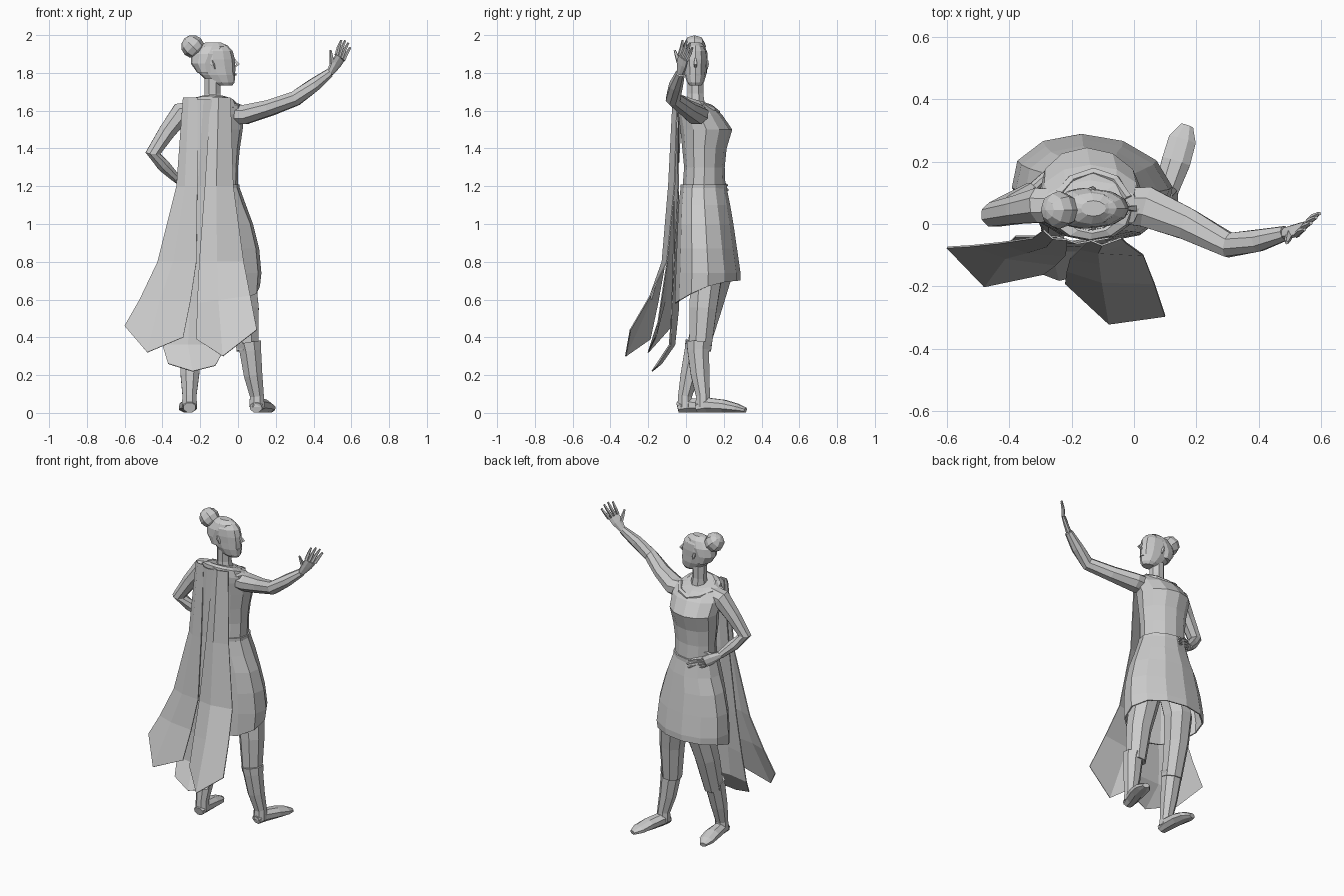
import bpy, bmesh
from math import sin, cos, pi
from mathutils import Vector

old_cube = bpy.data.objects.get("Cube")
if old_cube:
    bpy.data.objects.remove(old_cube, do_unlink=True)

clay = bpy.data.materials.new("light_grey")
clay.use_nodes = True
clay.diffuse_color = (0.6, 0.6, 0.6, 1)
clay.node_tree.nodes["Principled BSDF"].inputs["Base Color"].default_value = clay.diffuse_color

UP, FORWARD = Vector((0, 0, 1)), Vector((0, 1, 0))


def finish(name, bm, thickness=0):
    """Turn a bmesh into a flat shaded object."""
    bmesh.ops.recalc_face_normals(bm, faces=bm.faces)
    mesh = bpy.data.meshes.new(name)
    bm.to_mesh(mesh)
    bm.free()
    mesh.materials.append(clay)
    obj = bpy.data.objects.new(name, mesh)
    bpy.context.collection.objects.link(obj)
    if thickness:
        modifier = obj.modifiers.new("thickness", "SOLIDIFY")
        modifier.thickness = thickness
        modifier.offset = 0
    return obj


def skin(name, rings, closed=True, caps=True, thickness=0):
    """Join rows of points with quads."""
    bm = bmesh.new()
    rows = [[bm.verts.new(point) for point in ring] for ring in rings]
    count = len(rows[0])
    for low, high in zip(rows, rows[1:]):
        for i in range(count if closed else count - 1):
            j = (i + 1) % count
            bm.faces.new((low[i], low[j], high[j], high[i]))
    if closed and caps:
        bm.faces.new(rows[0])
        bm.faces.new(rows[-1])
    return finish(name, bm, thickness)


def oval(z, left, right, back, front, lean=0, tilt=0):
    """Horizontal ring in the given bounds; lean shears it sideways, tilt drops its front."""
    ring = []
    for k in range(12):
        across = cos(pi * k / 6) * (right - left) / 2
        along = sin(pi * k / 6) * (front - back) / 2
        ring.append(Vector(((left + right) / 2 + across - lean * along,
                            (back + front) / 2 + along, z - tilt * along)))
    return ring


def tube(name, path, sizes, reference=UP, sides=8):
    """Limb along a path; each size is a radius or a (side, up) pair."""
    path = [Vector(p) for p in path]
    rings = []
    for i, centre in enumerate(path):
        tangent = (path[min(i + 1, len(path) - 1)] - path[max(i - 1, 0)]).normalized()
        side = tangent.cross(reference).normalized()
        up = side.cross(tangent)
        wide, tall = sizes[i] if isinstance(sizes[i], tuple) else (sizes[i], sizes[i])
        angles = [2 * pi * (k + 0.5) / sides for k in range(sides)]
        rings.append([centre + side * wide * cos(a) + up * tall * sin(a) for a in angles])
    for ring in rings:
        for point in ring:
            point.z = max(point.z, 0)
    return skin(name, rings)


def cape_panel(name, edges, tip, bulge):
    """Cloth strip with a raised middle crease and a pointed hem."""
    rows = []
    for i, (left, right) in enumerate(edges):
        left, right = Vector(left), Vector(right)
        middle = left.lerp(right, 0.4) - FORWARD * bulge
        if i == len(edges) - 1:
            middle = Vector(tip)
        rows.append([left, middle, right])
    return skin(name, rows, closed=False, thickness=0.006)


# Torso, with the bust pushed forward
skin("torso", [
    oval(1.17, -.28, 0, -.02, .21, .1), oval(1.3, -.28, 0, -.01, .205, .15),
    oval(1.4, -.29, .01, -.02, .215, .1), oval(1.5, -.3, .025, -.03, .245, .1),
    oval(1.58, -.31, .03, -.04, .19), oval(1.63, -.3, .02, -.04, .14),
    oval(1.66, -.24, -.05, -.02, .11, tilt=.3)])

# Belt
skin("belt", [oval(z, -.285, .008, -.028, .217, .1) for z in (1.175, 1.21)])

# Skirt, leaning over the bent knee, with the hem rising toward the chest side
hem = oval(0, -.385, .112, -.055, .285, .2)
for point in hem:
    point.z = 0.7 - 0.12 * ((0.285 - point.y) / 0.34) ** 2
skin("skirt", [
    hem, oval(.74, -.388, .12, -.05, .285, .2), oval(.87, -.375, .108, -.045, .266, .2),
    oval(1, -.345, .075, -.04, .247, .2), oval(1.1, -.31, .038, -.035, .23, .1),
    oval(1.19, -.285, .005, -.025, .212, .1)], caps=False, thickness=0.008)

# Scarf around the neck, dropping at the chest, and its folded front
skin("collar", [
    oval(1.605, -.29, .01, -.055, .165, tilt=.2), oval(1.645, -.27, -.01, -.05, .135, tilt=.35),
    oval(1.66, -.225, -.045, -.03, .115, tilt=.35), oval(1.65, -.2, -.07, -.01, .1, tilt=.35)])
tube("collar_fold", [(-.25, .08, 1.63), (-.2, .14, 1.605), (-.13, .165, 1.585),
                     (-.06, .14, 1.605), (-.02, .08, 1.63)],
     [(.018, .022)] * 5, sides=6)

# Neck and head; the face looks toward +x
tube("neck", [(-.13, .05, 1.62), (-.135, .05, 1.69), (-.135, .05, 1.77)],
     [.055, .045, .046], FORWARD)
skin("head", [
    oval(1.733, -.11, -.03, .02, .08), oval(1.75, -.155, -.018, .005, .095),
    oval(1.79, -.2, -.015, -.007, .107), oval(1.83, -.235, -.014, -.01, .11),
    oval(1.87, -.247, -.016, -.013, .113), oval(1.915, -.235, -.028, -.01, .11),
    oval(1.945, -.205, -.055, .01, .09), oval(1.96, -.16, -.09, .03, .07)])
skin("hair", [
    oval(1.8, -.215, -.12, -.01, .11), oval(1.85, -.25, -.1, -.015, .115),
    oval(1.9, -.25, -.06, -.015, .115), oval(1.94, -.22, -.055, .0, .1),
    oval(1.962, -.17, -.09, .025, .075)])
tube("nose", [(-.022, .05, 1.875), (0, .05, 1.845), (-.02, .05, 1.832)],
     [.006, .013, .008], FORWARD, sides=4)
tube("lips", [(-.024, .03, 1.79), (-.013, .05, 1.791), (-.024, .07, 1.79)],
     [.005, .008, .005], sides=4)
for label, y in (("left", .11), ("right", -.01)):
    tube(label + "_ear", [(-.125, y, 1.82), (-.135, y, 1.845), (-.14, y, 1.865)],
         [.006, .012, .008], FORWARD, sides=5)

# Hair bun
bm = bmesh.new()
bmesh.ops.create_uvsphere(bm, u_segments=8, v_segments=6, radius=0.061)
bun = finish("hair_bun", bm)
bun.location = (-.24, .045, 1.94)
bun.rotation_euler.y = -0.8


def hand(label, wrist, knuckles, tips, spread, thumb):
    """Flat palm with four fingers fanned along spread, and a thumb."""
    wrist, knuckles, tips = Vector(wrist), Vector(knuckles), Vector(tips)
    spread = Vector(spread)
    normal = (knuckles - wrist).cross(spread).normalized()
    tube(label + "_palm", [wrist, wrist.lerp(knuckles, 0.6), knuckles],
         [(.022, .018), (.036, .015), (.037, .011)], normal)
    for i, reach in enumerate((0.88, 1, 1, 0.85)):
        offset = spread * (i - 1.5)
        base = knuckles + offset
        end = base.lerp(tips + offset * 1.4, reach)
        tube(f"{label}_finger_{i + 1}", [base, base.lerp(end, 0.5) + normal * .004, end],
             [.011, .01, .006], normal, sides=5)
    base = wrist.lerp(knuckles, 0.3)
    tube(label + "_thumb", [base, base.lerp(Vector(thumb), 0.55), thumb],
         [.014, .012, .006], normal, sides=5)


# Raised arm
tube("raised_arm", [(-.06, .06, 1.58), (.04, .055, 1.58), (.17, .0, 1.615),
                    (.305, -.068, 1.665), (.4, -.053, 1.735), (.485, -.03, 1.8)],
     [.06, (.07, .055), (.055, .045), .042, .038, .025])
hand("raised", (.485, -.03, 1.8), (.54, -.015, 1.88), (.576, .012, 1.965),
     (.012, .013, -.009), (.49, -.06, 1.92))

# Arm bent to the hip
tube("bent_arm", [(-.23, .06, 1.6), (-.3, .06, 1.59), (-.375, .045, 1.49),
                  (-.45, .03, 1.375), (-.395, .065, 1.31), (-.33, .11, 1.245)],
     [.055, .06, .048, .042, .036, .025], FORWARD)
hand("bent", (-.33, .11, 1.245), (-.26, .178, 1.205), (-.165, .22, 1.17),
     (.004, .002, .015), (-.25, .165, 1.26))

# Legs: trousers, boot with cuff, and foot
legs = {
    "left": ([(-.05, .11, .93), (.015, .105, .7), (.038, .09, .55), (.05, .075, .33)],
             [(.058, .068, .37), (.065, .065, .33), (.08, .075, .2), (.1, .09, .09), (.1, .09, .03)],
             [(.095, .055), (.105, .11), (.135, .2), (.155, .27), (.17, .315)]),
    "right": ([(-.19, .11, .93), (-.215, .155, .7), (-.235, .115, .55), (-.245, .06, .33)],
              [(-.245, .06, .37), (-.25, .05, .33), (-.255, .02, .2), (-.257, -.005, .09), (-.257, -.005, .03)],
              [(-.256, -.045), (-.257, .01), (-.262, .1), (-.268, .17), (-.275, .215)]),
}
for label, (thigh, shin, foot) in legs.items():
    tube(label + "_trouser", thigh, [.085, .088, .078, .062], FORWARD)
    tube(label + "_boot", shin, [.07, .062, .053, .04, .044], FORWARD)
    heights = (.028, .042, .036, .025, .014)
    tube(label + "_foot", [(x, y, z) for (x, y), z in zip(foot, heights)],
         [(w, z) for w, z in zip((.034, .042, .05, .048, .022), heights)])

# Cape: two outer strips over a middle layer
cape_panel("cape_left_strip", [
    ((-.145, -.05, 1.67), (-.04, -.045, 1.67)), ((-.175, -.08, 1.2), (-.025, -.06, 1.2)),
    ((-.205, -.11, .8), (.03, -.1, .8)), ((-.215, -.15, .58), (.065, -.19, .62)),
    ((-.22, -.19, .39), (.1, -.295, .44))], (-.08, -.32, .3), .02)
cape_panel("cape_right_strip", [
    ((-.29, -.02, 1.67), (-.215, -.05, 1.67)), ((-.325, -.045, 1.2), (-.215, -.075, 1.2)),
    ((-.425, -.06, .8), (-.22, -.1, .8)), ((-.52, -.07, .6), (-.25, -.13, .6)),
    ((-.6, -.075, .46), (-.29, -.16, .4))], (-.48, -.2, .32), .015)
cape_panel("cape_middle", [
    ((-.25, -.04, 1.66), (-.08, -.045, 1.66)), ((-.29, -.04, 1.2), (-.1, -.04, 1.2)),
    ((-.34, -.04, .8), (-.08, -.06, .8)), ((-.38, -.04, .55), (-.07, -.075, .55)),
    ((-.4, -.06, .36), (-.06, -.08, .36)),
    ((-.37, -.13, .26), (-.12, -.15, .25))], (-.24, -.18, .22), .02)
